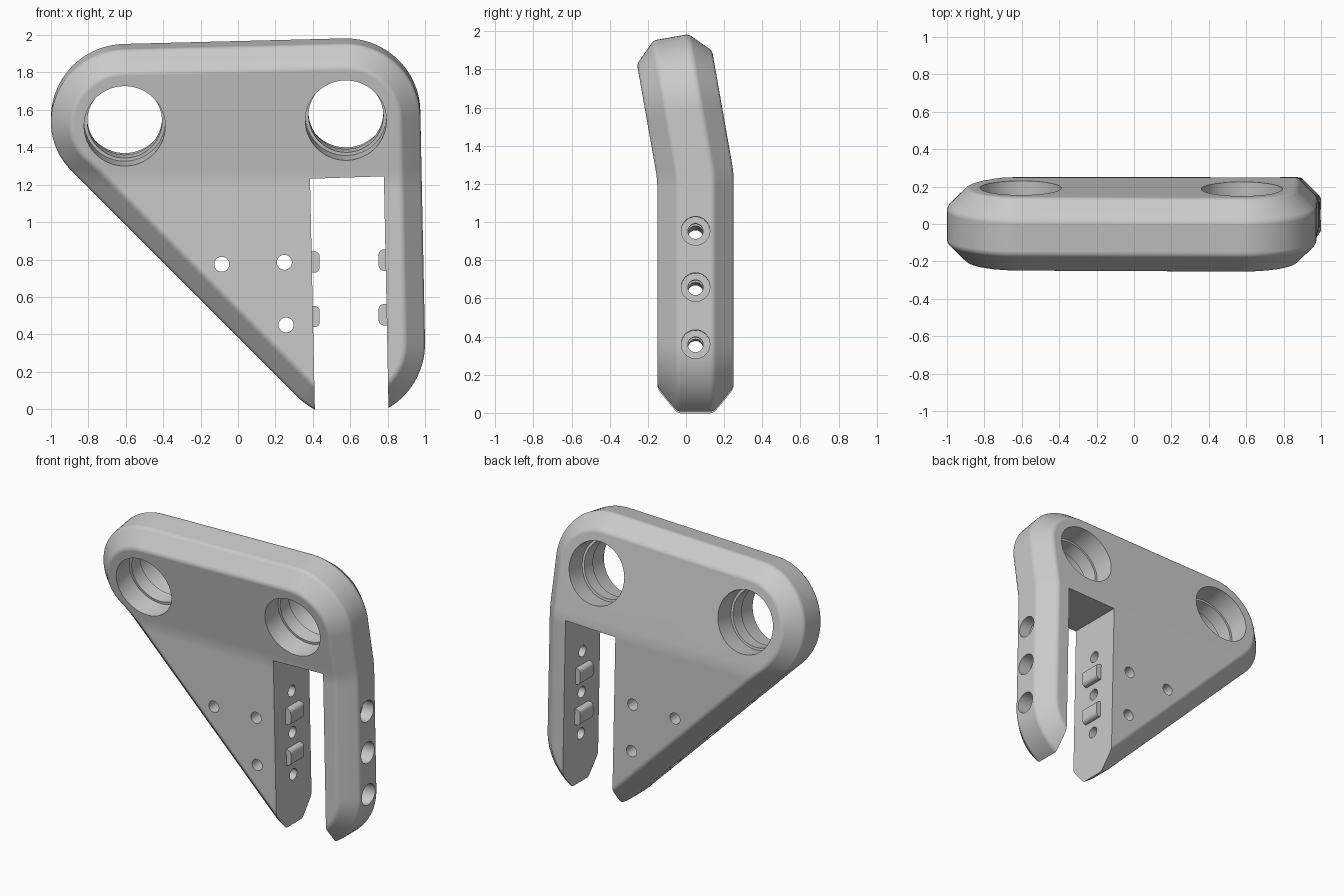
import bpy, bmesh, math
from mathutils import Vector, Matrix

if "Cube" in bpy.data.objects:
    bpy.data.objects.remove(bpy.data.objects["Cube"], do_unlink=True)

grey = bpy.data.materials.new("plain_grey")
grey.use_nodes = True
grey.diffuse_color = (0.59, 0.59, 0.59, 1)
grey.node_tree.nodes["Principled BSDF"].inputs["Base Color"].default_value = (0.59, 0.59, 0.59, 1)

BEND = math.radians(10)
SLOPE = math.tan(BEND / 2)
MID_Y, BEND_Z = 0.05, 1.24
HALF, RADIUS, CHAMFER = 0.2, 0.4, 0.107
LEFT_EYE, RIGHT_EYE, FOOT = Vector((-0.6, 1.55)), Vector((0.575, 1.58)), Vector((0.6, 0.35))
PIVOT = Vector((0, MID_Y, BEND_Z))
TILT = Matrix.Rotation(BEND, 3, 'X')


def make_object(name, bm):
    bmesh.ops.recalc_face_normals(bm, faces=bm.faces)
    mesh = bpy.data.meshes.new(name)
    bm.to_mesh(mesh)
    bm.free()
    mesh.materials.append(grey)
    ob = bpy.data.objects.new(name, mesh)
    bpy.context.collection.objects.link(ob)
    return ob


def outline(radius):
    """Rounded triangle: hull of three equal circles."""
    centres = [LEFT_EYE, FOOT, RIGHT_EYE]
    normals = []
    for i, c in enumerate(centres):
        d = centres[(i + 1) % 3] - c
        normals.append(math.atan2(-d.x, d.y))
    pts = []
    for i, c in enumerate(centres):
        sweep = (normals[i] - normals[i - 1]) % math.tau
        n = round(sweep / math.radians(4))
        for k in range(n + 1):
            a = normals[i - 1] + sweep * k / n
            pts.append((c.x + radius * math.cos(a), c.y + radius * math.sin(a)))
    return pts


def edge_profile():
    """Chamfered rim as (inset, y) with softened corners."""
    t, steps = 0.018, 6
    r = t / math.tan(math.pi / 8)
    f, b = MID_Y - HALF, MID_Y + HALF
    corners = [(-CHAMFER, f), (0, f + CHAMFER), (0, b - CHAMFER), (-CHAMFER, b)]
    pts = []
    for i, (u, y) in enumerate(corners):
        a = i * math.pi / 4
        cu = u - t * math.cos(a) - r * math.sin(a)
        cy = y - t * math.sin(a) + r * math.cos(a)
        for k in range(steps + 1):
            s = a + math.pi / 4 * k / steps
            pts.append((cu + r * math.sin(s), cy - r * math.cos(s)))
    return pts


def lean(co, soft):
    """Bend a point to the front, easing in around the mitre plane."""
    dy = co.y - MID_Y
    s = co.z - BEND_Z - dy * SLOPE
    if s <= -soft:
        return co
    run = s if s >= soft else (s + soft) ** 2 / (4 * soft)
    stretch = 2 * dy * SLOPE * min(1, max(0, s - soft) / 0.3)
    return Vector((co.x, co.y - (run + stretch) * math.sin(BEND),
                   co.z - run * (1 - math.cos(BEND)) + stretch * math.cos(BEND)))


def make_plate():
    bm = bmesh.new()
    rings = [[bm.verts.new((x, y, z)) for x, z in outline(RADIUS + u)]
             for u, y in edge_profile()]
    for a, b in zip(rings, rings[1:]):
        for i in range(len(a)):
            j = (i + 1) % len(a)
            bm.faces.new((a[i], a[j], b[j], b[i]))
    bm.faces.new(rings[0])
    bm.faces.new(rings[-1])
    # softened mitred bend
    soft = 0.05
    for k in range(-2, 3):
        bmesh.ops.bisect_plane(bm, geom=bm.verts[:] + bm.edges[:] + bm.faces[:],
                               plane_co=PIVOT + Vector((0, 0, soft * k / 2)),
                               plane_no=(0, -SLOPE, 1))
    for v in bm.verts:
        v.co = lean(v.co, soft)
    return make_object("bent_plate", bm)


def cut(target, bm):
    cutter = make_object("cutter", bm)
    cutter.hide_render = True
    mod = target.modifiers.new("cut", 'BOOLEAN')
    mod.operation, mod.solver, mod.object = 'DIFFERENCE', 'EXACT', cutter
    bpy.context.view_layer.objects.active = target
    bpy.ops.object.modifier_apply(modifier=mod.name)
    bpy.data.objects.remove(cutter, do_unlink=True)


def drill(target, origin, axis, steps, sides=64):
    """Cut a stepped round hole; steps are (distance along axis, radius)."""
    place = Matrix.Translation(origin) @ Vector(axis).to_track_quat('Z', 'Y').to_matrix().to_4x4()
    bm = bmesh.new()
    rings = []
    for dist, radius in steps:
        angles = [math.tau * (k + 0.37) / sides for k in range(sides)]
        rings.append([bm.verts.new(place @ Vector((radius * math.cos(a), radius * math.sin(a), dist)))
                      for a in angles])
    for a, b in zip(rings, rings[1:]):
        for i in range(sides):
            j = (i + 1) % sides
            bm.faces.new((a[i], a[j], b[j], b[i]))
    bm.faces.new(rings[0])
    bm.faces.new(rings[-1])
    cut(target, bm)


plate = make_plate()

# counterbored cross holes through both legs
for z in (0.952, 0.657, 0.358):
    drill(plate, (0.9, MID_Y, z), (-1, 0, -0.024),
          [(-0.3, 0.075), (0, 0.075), (0, 0.04), (1.8, 0.04)], 48)

# open slot between the two legs
bm = bmesh.new()
slot = [(0.385, 1.232), (0.78, 1.245), (0.807, -0.1), (0.413, -0.1)]
face = bm.faces.new([bm.verts.new((x, -0.6, z)) for x, z in slot])
ext = bmesh.ops.extrude_face_region(bm, geom=[face])["geom"]
bmesh.ops.translate(bm, vec=(0, 1.2, 0), verts=[g for g in ext if isinstance(g, bmesh.types.BMVert)])
cut(plate, bm)

# large bores, each with an inner lip
for x, z in ((-0.606, 1.553), (0.577, 1.584)):
    centre = PIVOT + TILT @ (Vector((x, MID_Y, z)) - PIVOT)
    drill(plate, centre, TILT @ Vector((0, 1, 0)),
          [(-0.5, 0.217), (-0.05, 0.217), (-0.05, 0.2), (0.05, 0.2), (0.05, 0.217), (0.5, 0.217)])

# small holes through the web
for x, z in ((-0.087, 0.775), (0.248, 0.785), (0.257, 0.45)):
    drill(plate, (x, 0, z), (0, 1, 0), [(-0.5, 0.04), (0.5, 0.04)], 48)

bpy.ops.object.select_all(action='DESELECT')
plate.select_set(True)
bpy.context.view_layer.objects.active = plate
bpy.ops.object.shade_smooth_by_angle(angle=math.radians(8.7))
weighted = plate.modifiers.new("weighted_normals", 'WEIGHTED_NORMAL')
weighted.keep_sharp = True

# gripping bumps on the slot walls
for side, x, lift in (("left", 0.788, 0.01), ("right", 0.4, 0)):
    for level, z in (("upper", 0.787), ("lower", 0.495)):
        bm = bmesh.new()
        m = Matrix.Translation((x, MID_Y, z + lift)) @ Matrix.Diagonal((0.073, 0.15, 0.114, 1))
        bmesh.ops.create_cube(bm, size=1, matrix=m)
        along_y = [e for e in bm.edges if abs(e.verts[0].co.y - e.verts[1].co.y) > 0.1]
        bmesh.ops.bevel(bm, geom=along_y, offset=0.028, segments=4, profile=0.5, affect='EDGES')
        make_object(f"{level}_{side}_bump", bm)
